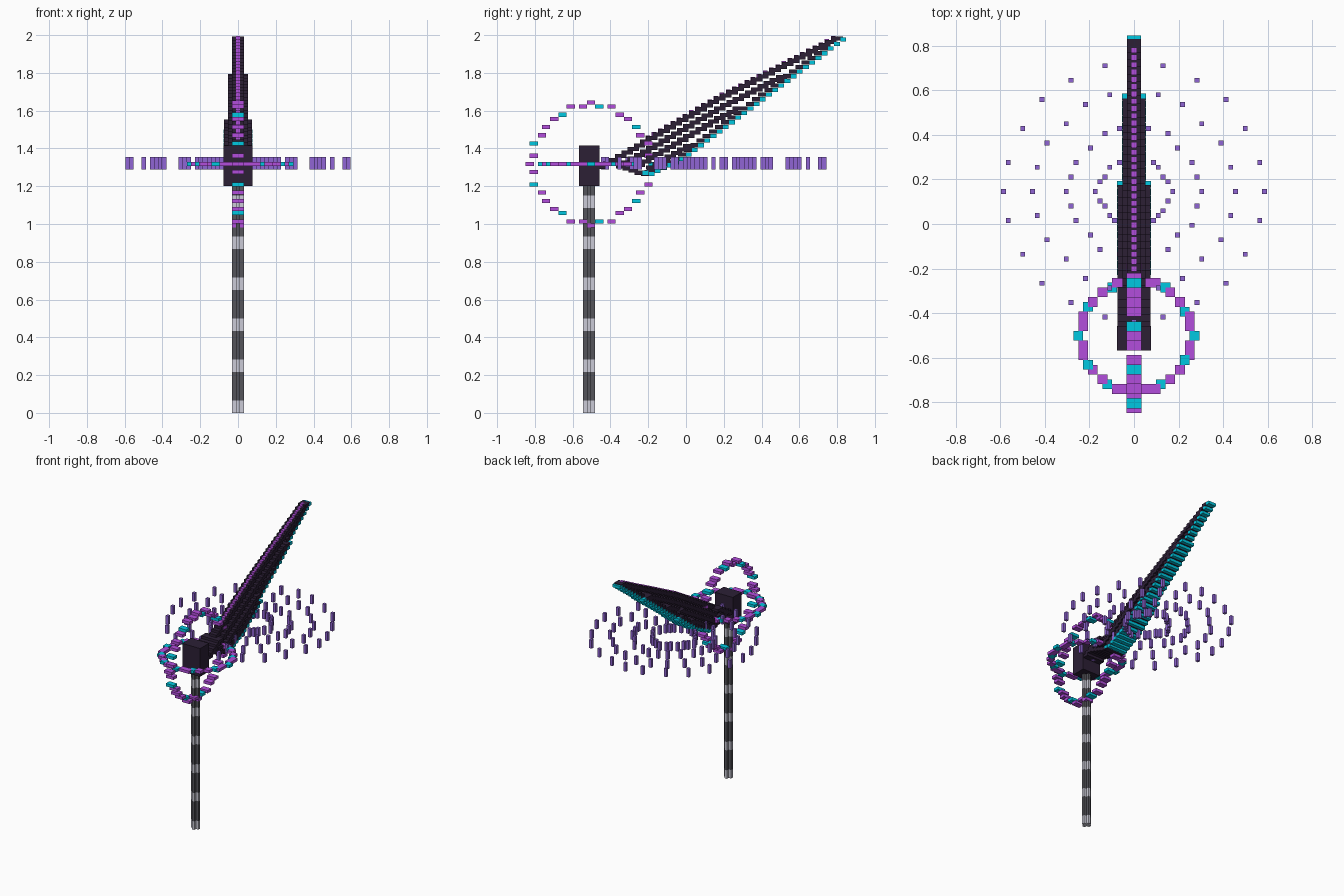
import bpy, bmesh
from math import sin, cos, tau
from mathutils import Matrix

cube = bpy.data.objects.get("Cube")
if cube:
    bpy.data.objects.remove(cube, do_unlink=True)


def material(name, rgb):
    m = bpy.data.materials.new(name)
    m.use_nodes = True
    m.diffuse_color = (*rgb, 1)
    bsdf = next(n for n in m.node_tree.nodes if n.type == 'BSDF_PRINCIPLED')
    bsdf.inputs["Base Color"].default_value = (*rgb, 1)
    return m


DARK = material("dark plum", (0.025, 0.014, 0.036))
PURPLE = material("bright purple", (0.45, 0.075, 0.72))
VIOLET = material("soft violet", (0.28, 0.13, 0.66))
TEAL = material("teal", (0.0, 0.58, 0.75))
LIGHT = material("light grey", (0.6, 0.6, 0.68))
GREY = material("dark grey", (0.09, 0.09, 0.105))


def build(name, boxes, mats):
    """Make one object from (centre, size, material index) boxes."""
    bm = bmesh.new()
    for centre, size, index in boxes:
        made = bmesh.ops.create_cube(
            bm, size=1, matrix=Matrix.Translation(centre) @ Matrix.Diagonal((*size, 1)))
        for f in {f for v in made["verts"] for f in v.link_faces}:
            f.material_index = index
    mesh = bpy.data.meshes.new(name)
    bm.to_mesh(mesh)
    bm.free()
    for m in mats:
        mesh.materials.append(m)
    obj = bpy.data.objects.new(name, mesh)
    bpy.context.collection.objects.link(obj)


UNIT = 0.0217          # one small block
AXIS_Y = -0.513        # handle position
HUB_Z = 1.318          # centre of the rings
HEAD_Z = 1.2           # underside of the head


def circle(radius, count):
    """Points of a circle, cut to the block grid (radius in blocks)."""
    for i in range(count):
        a = tau * i / count
        yield i, int(radius * cos(a)) * UNIT, int(radius * sin(a)) * UNIT


# Handle: plus-shaped shaft with light and dark bands
boxes, z, band = [], 0.0, 0
while z < HEAD_Z - 0.001:
    top = min(z + UNIT * (7 if band % 2 else 3), HEAD_Z)
    for sx, sy in ((3, 1), (1, 3)):
        boxes.append(((0, AXIS_Y, (z + top) / 2),
                      (sx * UNIT * 0.97, sy * UNIT * 0.97, top - z), band % 2))
    z, band = top, band + 1
build("handle", boxes, [LIGHT, GREY])

# Head block
build("head_block", [((0, AXIS_Y, HEAD_Z + 0.108), (0.151, 0.108, 0.216), 0)], [DARK])

# Upright and flat rings of beads around the head
HALF = UNIT / 2
upright = [((0, AXIS_Y + HALF + c, HUB_Z + s), (3 * UNIT, 2 * UNIT, UNIT), int(i % 4 == 0))
           for i, c, s in circle(15, 36)]
flat = [((HALF + c, AXIS_Y + HALF + s, HUB_Z), (2 * UNIT, 2 * UNIT, UNIT), int(i % 3 == 0))
        for i, c, s in circle(12, 36)]
build("upright_ring", upright, [PURPLE, TEAL])
build("flat_ring", flat, [PURPLE, TEAL])

# Floating posts in four concentric circles
for radius, name in ((8, "inner"), (14, "second"), (21, "third"), (27, "outer")):
    build(f"{name}_post_circle",
          [((c, 0.146 + s, 1.321), (UNIT, UNIT, 3 * UNIT), 0)
           for i, c, s in circle(radius, 24)], [VIOLET])


def spine(y):
    """Height of the blade's upper line."""
    return 1.66 + (y - 0.17) * (0.51 if y > 0.17 else 0.585)


def edge(y):
    """Height of the cutting edge, turning up again at its root."""
    return max(1.98 - 0.745 * (0.82 - y), 1.33 + 0.47 * (y + 0.05), 1.25 - 0.35 * (y + 0.22))


def half_width(y, layer):
    if y < -0.3 or (layer >= 2 and y < 0.16):
        return 0.075
    return 0.052 if layer >= 1 and y < 0.56 else 0.031


# Blade: stepped diagonal layers, wider towards the cutting edge
STEP, GAP = 0.0327, 0.052
blade, cutting, inlay = [], [], []
for i in range(39):
    y = -0.4427 + i * STEP
    low, high = edge(y), spine(y)
    layer = 0
    while layer == 0 or high - layer * GAP > low + 0.03:
        blade.append(((0, y, high - layer * GAP),
                      (2 * half_width(y, layer), 0.06, UNIT), 0))
        layer += 1
    w = 2 * half_width(y, 2)
    if high - low > 0.03:
        blade.append(((0, y, low + 0.012), (w, 0.05, UNIT), 0))
    if y > -0.26:
        cutting.append(((0, y + 0.032, low + 0.012), (w + 0.002, 0.03, UNIT), 0))
    # Small inlaid dashes along the spine
    if y > -0.2:
        inlay.append(((0, y - 0.021, high + 0.001), (UNIT, 0.024, 0.026), 0))
build("blade", blade, [DARK])
build("cutting_edge", cutting, [TEAL])
build("spine_inlay", inlay, [PURPLE])
